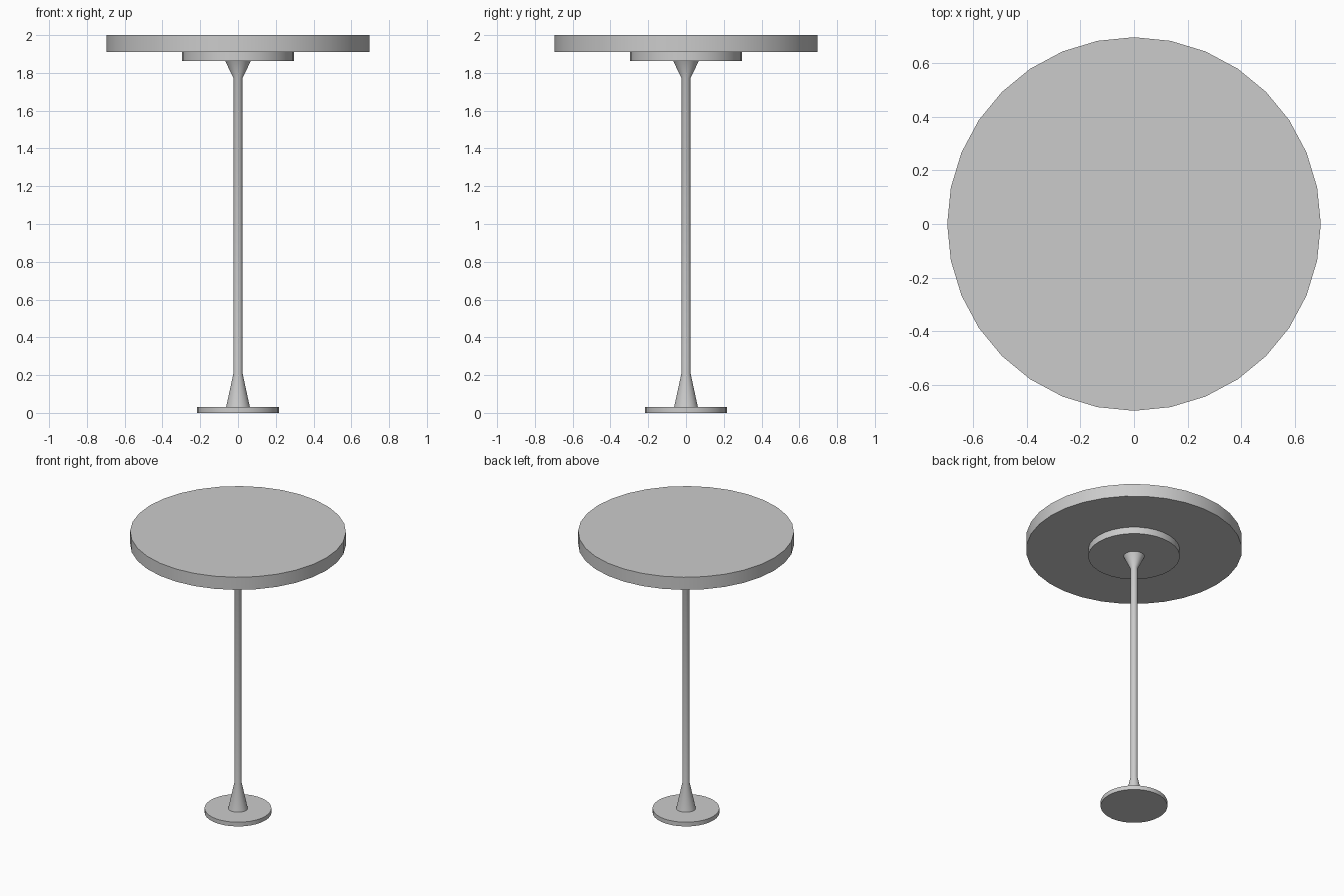
import bpy, bmesh
from math import cos, sin, tau, radians

if "Cube" in bpy.data.objects:
    bpy.data.objects.remove(bpy.data.objects["Cube"])

SIDES = 32


def lathe(name, profile):
    """Closed solid of revolution from (radius, height) points, bottom to top."""
    bm = bmesh.new()
    rings = [[bm.verts.new((r * cos(tau * i / SIDES), r * sin(tau * i / SIDES), z))
              for i in range(SIDES)] for r, z in profile]
    for a, b in zip(rings, rings[1:]):
        for i in range(SIDES):
            j = (i + 1) % SIDES
            bm.faces.new((a[i], a[j], b[j], b[i]))
    bm.faces.new(rings[0][::-1])
    bm.faces.new(rings[-1])
    mesh = bpy.data.meshes.new(name)
    bm.to_mesh(mesh)
    bm.free()
    obj = bpy.data.objects.new(name, mesh)
    bpy.context.collection.objects.link(obj)
    bpy.ops.object.select_all(action='DESELECT')
    obj.select_set(True)
    bpy.context.view_layer.objects.active = obj
    bpy.ops.object.shade_smooth_by_angle(angle=radians(30))
    return obj


# Floor plate
lathe("base_plate", [(0.216, 0.0), (0.216, 0.03)])
# Column with flared foot and flared head
lathe("column", [(0.063, 0.03), (0.024, 0.21), (0.024, 1.772), (0.067, 1.862)])
# Mounting disc under the top
lathe("support_disc", [(0.296, 1.862), (0.296, 1.91)])
# Round table top
lathe("table_top", [(0.697, 1.91), (0.697, 2.0)])
